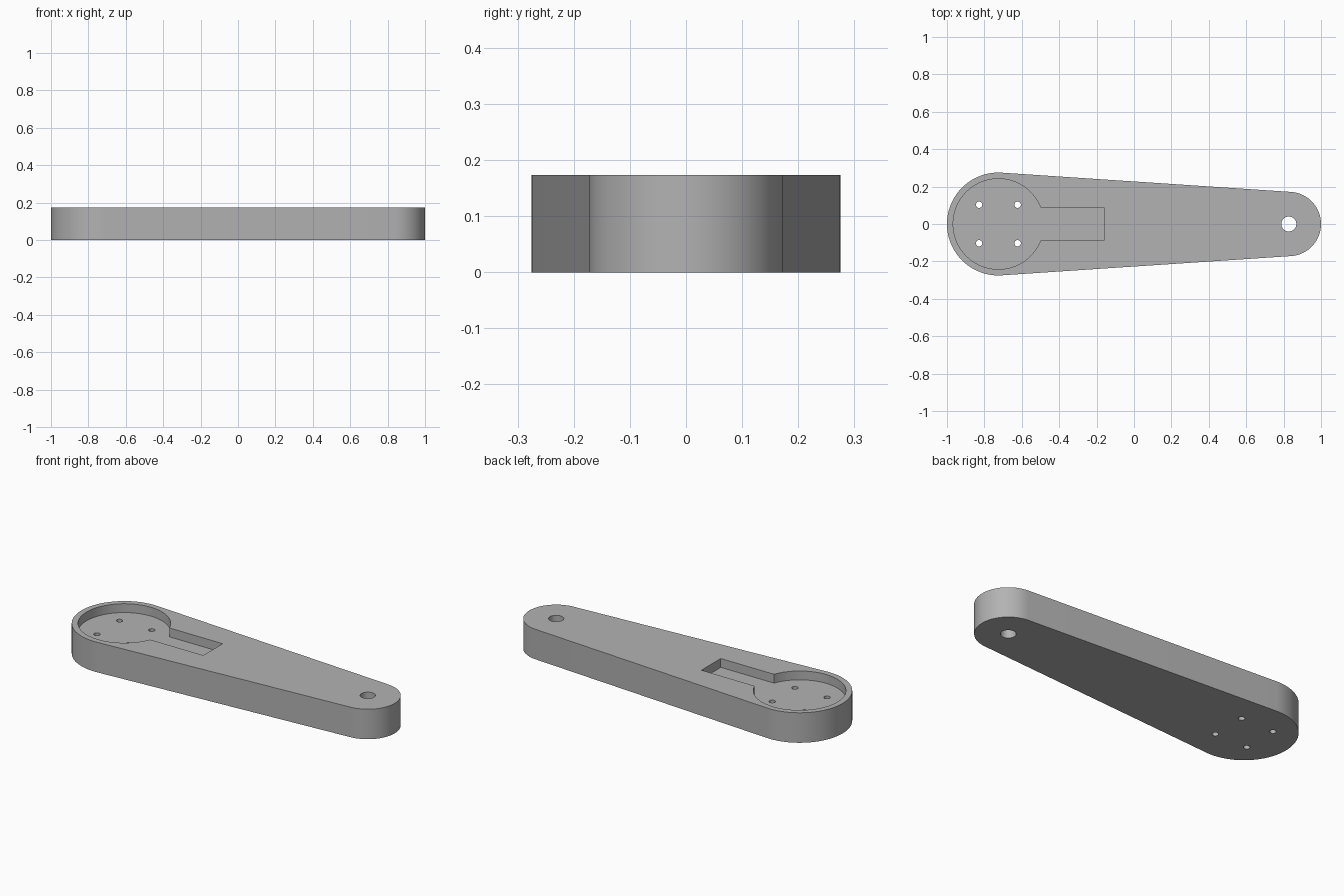
import bpy, bmesh, math

if "Cube" in bpy.data.objects:
    bpy.data.objects.remove(bpy.data.objects["Cube"], do_unlink=True)

HEIGHT, FLOOR = 0.173, 0.122
BIG_X, BIG_R = -0.725, 0.275
TIP_X, TIP_R = 0.828, 0.172

grey = bpy.data.materials.new("plain_grey")
grey.use_nodes = True
colour = (0.45, 0.45, 0.45, 1)
grey.diffuse_color = colour
grey.node_tree.nodes["Principled BSDF"].inputs["Base Color"].default_value = colour


def arc(cx, r, start, end, steps):
    return [(cx + r * math.cos(start + (end - start) * i / steps),
             r * math.sin(start + (end - start) * i / steps)) for i in range(steps + 1)]


def prism(name, outline, z0, z1):
    """Extrude a flat outline from z0 to z1."""
    bm = bmesh.new()
    face = bm.faces.new([bm.verts.new((x, y, z0)) for x, y in outline])
    top = bmesh.ops.extrude_face_region(bm, geom=[face])["geom"]
    for v in top:
        if isinstance(v, bmesh.types.BMVert):
            v.co.z = z1
    bmesh.ops.recalc_face_normals(bm, faces=bm.faces)
    mesh = bpy.data.meshes.new(name)
    bm.to_mesh(mesh)
    bm.free()
    mesh.materials.append(grey)
    obj = bpy.data.objects.new(name, mesh)
    bpy.context.collection.objects.link(obj)
    return obj


def circle(x, y, r, steps):
    return [(px, py + y) for px, py in arc(x, r, 0, 2 * math.pi, steps)[:-1]]


# Tapered arm: two round ends joined by tangent sides
tangent = math.acos((BIG_R - TIP_R) / (TIP_X - BIG_X))
arm = prism("lever_arm",
            arc(BIG_X, BIG_R, tangent, 2 * math.pi - tangent, 64)
            + arc(TIP_X, TIP_R, -tangent, tangent, 48), 0, HEIGHT)

# Keyhole pocket: round seat with a straight slot
seat_r, slot_half, slot_end = 0.242, 0.088, -0.16
mouth = math.asin(slot_half / seat_r)
pocket = prism("pocket_cutter",
               arc(BIG_X, seat_r, mouth, 2 * math.pi - mouth, 80)
               + [(slot_end, -slot_half), (slot_end, slot_half)], FLOOR, HEIGHT + 0.05)
cutters = [pocket]

# Four screw holes and the pivot hole, all the way through
for sx in (-1, 1):
    for sy in (-1, 1):
        cutters.append(prism("screw_hole_cutter",
                             circle(BIG_X + sx * 0.103, sy * 0.103, 0.017, 24), -0.1, 0.3))
cutters.append(prism("pivot_hole_cutter", circle(TIP_X, 0, 0.04, 40), -0.1, 0.3))

# Cut, apply, and discard the cutters
bpy.context.view_layer.objects.active = arm
for cutter in cutters:
    mod = arm.modifiers.new("cut", 'BOOLEAN')
    mod.operation, mod.solver, mod.object = 'DIFFERENCE', 'EXACT', cutter
    bpy.ops.object.modifier_apply(modifier=mod.name)
    bpy.data.objects.remove(cutter, do_unlink=True)

bpy.ops.object.select_all(action='DESELECT')
arm.select_set(True)
bpy.ops.object.shade_smooth_by_angle(angle=math.radians(30))
